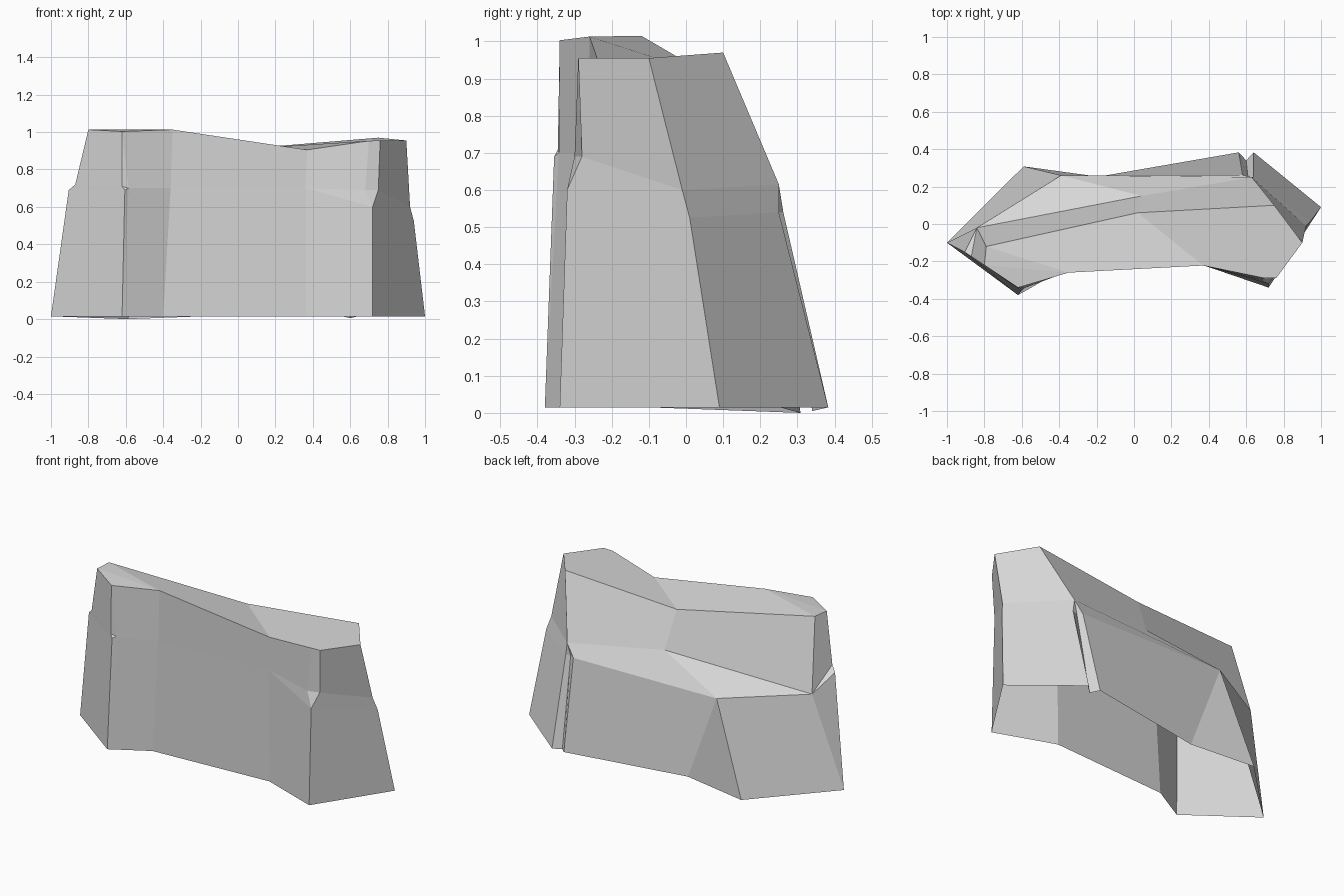
import bpy, bmesh
from mathutils import Vector

cube = bpy.data.objects.get("Cube")
if cube:
    bpy.data.objects.remove(cube, do_unlink=True)

# One flat stone colour
stone = bpy.data.materials.new("grey_stone")
stone.use_nodes = True
colour = (0.68, 0.68, 0.68, 1)
stone.diffuse_color = colour
stone.node_tree.nodes["Principled BSDF"].inputs["Base Color"].default_value = colour

# Shared corners of the stepped back, the rim and the front
ledge_corner = (-.39, .26, .55)
ledge_inner = (.04, .15, .69)
ledge_left = (-.84, -.02, .59)
ledge_right = (.63, .25, .615)
rim_right = (.75, .1, .97)
rim_back = (.02, .06, .91)
rim_left = (-.79, -.12, 1.015)
rim_front_left = (-.62, -.34, 1.003)
foot_left = (-1, -.1, .015)
foot_front_left = (-.62, -.38, .015)
crack_tip = (-.585, -.342, .7)
front_bend = (-.36, -.258, .7)
front_dip = (.36, -.217, .7)

# Corner columns, anticlockwise: foot, lower break, upper break, rim
columns = {
    "front_right": [(.72, -.34, .015), (.72, -.32, .6), (.75, -.28, .69), (.76, -.29, .955)],
    "right_end": [(1, .09, .015), (.94, .01, .525), (.92, -.01, .6), (.9, -.1, .955)],
    "back_right": [(.64, .383, .015), (.64, .25, .54), ledge_right, rim_right],
    "notch": [(.6, .34, .005), (.61, .245, .54), ledge_right, rim_right],
    "notch_side": [(.56, .383, .015), (.58, .262, .54), ledge_right, rim_right],
    "back_middle": [(-.19, .253, .015), ledge_corner, ledge_inner, rim_back],
    "back_left": [(-.59, .308, 0), ledge_corner, ledge_inner, rim_back],
    "left_back": [foot_left, ledge_left, ledge_left, rim_left],
    "left_end": [foot_left, (-.905, -.15, .69), (-.87, -.174, .72), (-.8, -.22, 1.013)],
    "front_left": [foot_front_left, (-.605, -.355, .69), (-.62, -.345, .71), rim_front_left],
    "front_crack": [foot_front_left, crack_tip, crack_tip, rim_front_left],
    "front_inner": [(-.4, -.255, .015), front_bend, front_bend, (-.35, -.26, 1.013)],
    "front_middle": [(.36, -.21, .015), front_dip, front_dip, (.37, -.222, .905)],
    "front_shoulder": [(.72, -.34, .015), (.72, -.32, .6), (.68, -.3, .69), (.7, -.29, .953)],
}

bm = bmesh.new()
corners = {}


def corner(point):
    """Reuse one vertex wherever columns share a corner."""
    if point not in corners:
        corners[point] = bm.verts.new(Vector(point))
    return corners[point]


def panel(points):
    """Flat panel; repeated corners collapse to a triangle or vanish."""
    verts = list(dict.fromkeys(corner(p) for p in points))
    if len(verts) > 2:
        bm.faces.new(verts)


# Side walls between neighbouring columns, open underneath;
# starting at the far foot folds the twisted panels inwards
names = list(columns)
for name, following in zip(names, names[1:] + names[:1]):
    near, far = columns[name], columns[following]
    for low in range(len(near) - 1):
        high = low + 1
        panel([far[low], far[high], near[high], near[low]])

# Top panels
tops = [
    ("left_end", "front_left", "front_inner"),
    ("left_end", "front_inner", "left_back"),
    ("front_inner", "front_middle", "back_middle", "left_back"),
    ("front_middle", "front_shoulder", "front_right", "right_end", "back_right", "back_middle"),
]
for group in tops:
    panel([columns[name][-1] for name in group])

mesh = bpy.data.meshes.new("rock_ledge")
bm.to_mesh(mesh)
bm.free()
mesh.materials.append(stone)
rock = bpy.data.objects.new("rock_ledge", mesh)
bpy.context.scene.collection.objects.link(rock)
